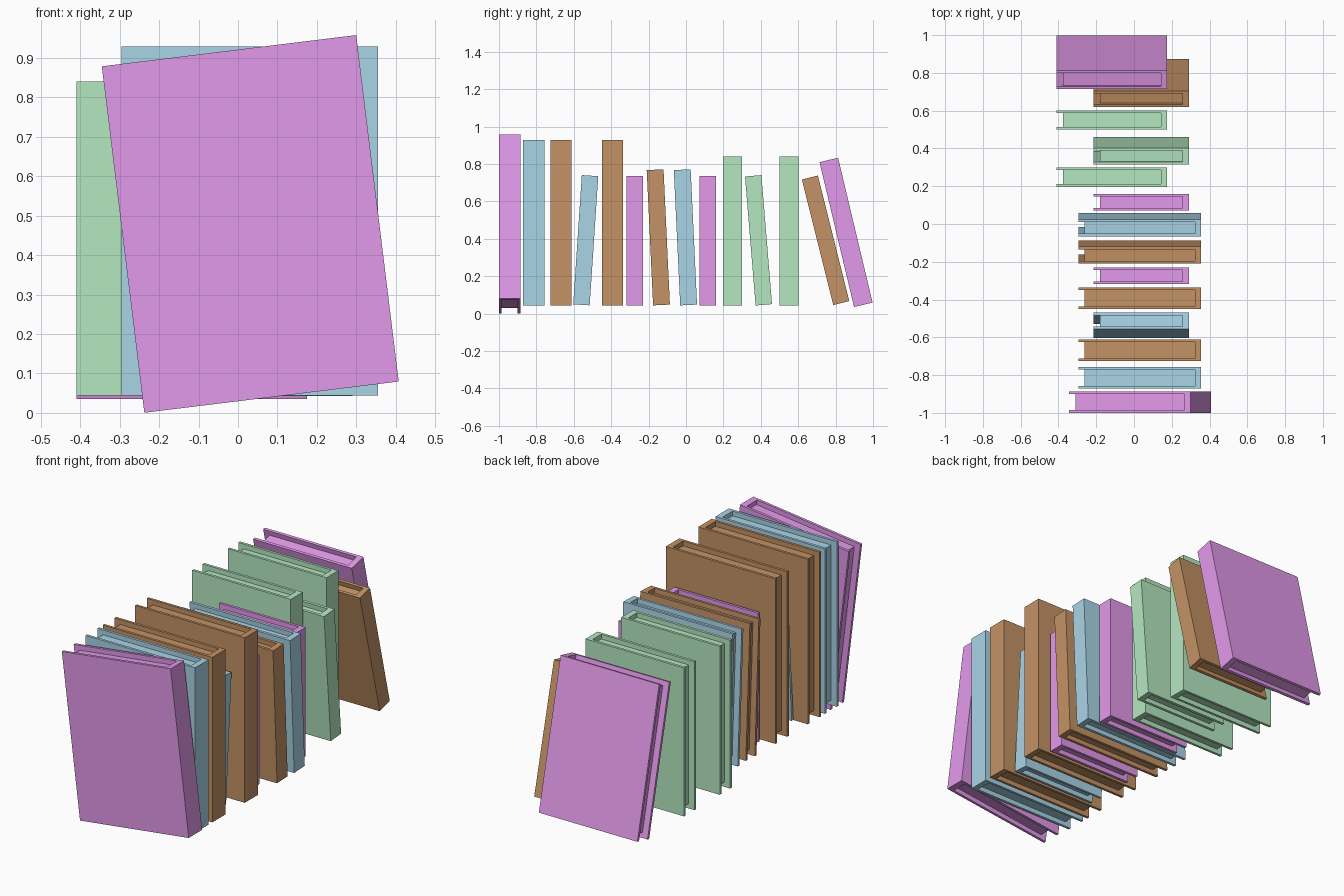
import bpy, bmesh
from math import radians
from mathutils import Matrix

if "Cube" in bpy.data.objects:
    bpy.data.objects.remove(bpy.data.objects["Cube"])

COLOURS = {
    "purple": (0.76, 0.32, 0.82, 1),
    "blue": (0.40, 0.66, 0.80, 1),
    "brown": (0.55, 0.29, 0.13, 1),
    "green": (0.46, 0.80, 0.53, 1),
}
MATS = {}
for name, rgba in COLOURS.items():
    MATS[name] = bpy.data.materials.new(name + "_cloth")
    MATS[name].diffuse_color = rgba

# format: left x, right x, height, thickness
SIZES = {
    "large": (-0.295, 0.355, 0.885, 0.114),
    "medium": (-0.295, 0.355, 0.724, 0.090),
    "small": (-0.215, 0.290, 0.692, 0.088),
    "tall": (-0.410, 0.175, 0.796, 0.102),
}
BOARD, SPINE, INSET, RECESS = 0.014, 0.032, 0.034, 0.026


def extrude_profile(bm, points, z0, z1):
    """Extrude a closed xy outline from z0 to z1."""
    face = bm.faces.new([bm.verts.new((x, y, z0)) for x, y in points])
    geom = bmesh.ops.extrude_face_region(bm, geom=[face])["geom"]
    top = [v for v in geom if isinstance(v, bmesh.types.BMVert)]
    bmesh.ops.translate(bm, verts=top, vec=(0, 0, z1 - z0))


def book(name, colour, size, y, z=0.044, lean=0, roll=0, x=None):
    left, right, height, thick = SIZES[size]
    w, t = (right - left) / 2, thick / 2
    i = t - BOARD
    bm = bmesh.new()
    # cover: two boards joined by the spine on the +x side
    extrude_profile(bm, [(-w, -t), (w, -t), (w, t), (-w, t), (-w, i),
                         (w - SPINE, i), (w - SPINE, -i), (-w, -i)], 0, height)
    # page block, set back from the three open edges
    extrude_profile(bm, [(-w + INSET, -i), (w - SPINE, -i),
                         (w - SPINE, i), (-w + INSET, i)], RECESS, height - RECESS)
    bmesh.ops.recalc_face_normals(bm, faces=bm.faces)
    mesh = bpy.data.meshes.new(name)
    bm.to_mesh(mesh)
    bm.free()
    mesh.materials.append(MATS[colour])
    obj = bpy.data.objects.new(name, mesh)
    bpy.context.collection.objects.link(obj)
    cx = (left + right) / 2 if x is None else x
    obj.matrix_world = (Matrix.Translation((cx, y, z))
                        @ Matrix.Rotation(radians(lean), 4, 'X')
                        @ Matrix.Rotation(radians(roll), 4, 'Y'))


# the row, front to back: colour, size, y, then pose of the leaning books
ROW = [
    ("purple", "large", -0.943, dict(x=0.085, z=0.040, roll=-7)),
    ("blue", "large", -0.814, {}),
    ("brown", "large", -0.668, {}),
    ("blue", "small", -0.559, dict(z=0.047, lean=-3.8)),
    ("brown", "large", -0.393, {}),
    ("purple", "small", -0.274, {}),
    ("brown", "medium", -0.131, dict(z=0.046, lean=2.7)),
    ("blue", "medium", 0.014, dict(z=0.046, lean=2.7)),
    ("purple", "small", 0.116, {}),
    ("green", "tall", 0.248, {}),
    ("green", "small", 0.416, dict(z=0.047, lean=4.7)),
    ("green", "tall", 0.551, {}),
    ("brown", "small", 0.830, dict(z=0.056, lean=14)),
    ("purple", "tall", 0.948, dict(z=0.047, lean=13.4)),
]
for n, (colour, size, y, pose) in enumerate(ROW, 1):
    book(f"{colour}_book_{n:02d}", colour, size, y, **pose)

for m in bpy.data.materials:
    if m.users and not m.is_grease_pencil:
        m.use_nodes = True
        m.node_tree.nodes["Principled BSDF"].inputs["Base Color"].default_value = m.diffuse_color
